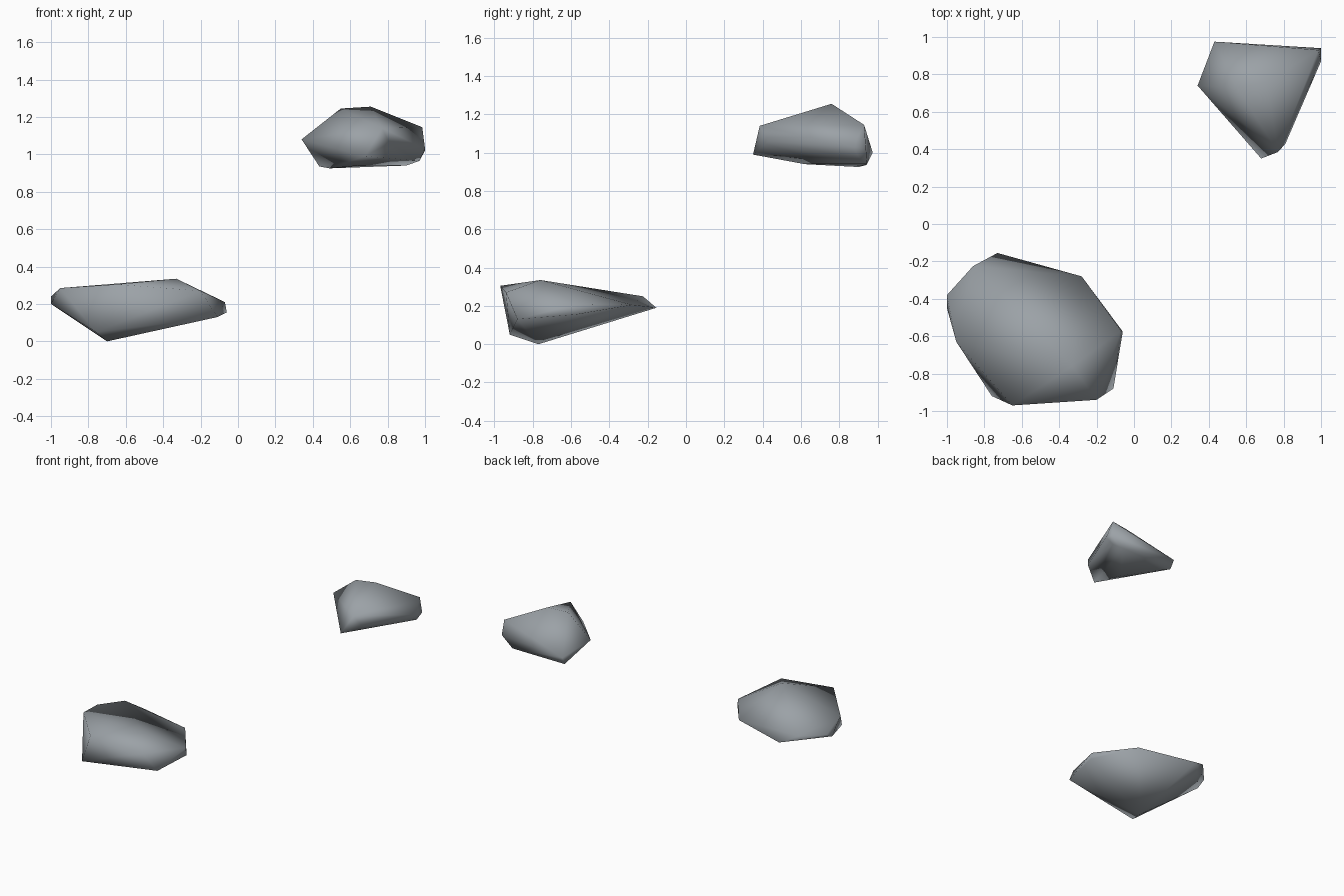
import bpy, bmesh

stone = bpy.data.materials.new("stone grey")
stone.diffuse_color = (0.33, 0.36, 0.385, 1)


def rock(name, corners):
    """Chipped stone: the convex hull around a few corner points."""
    bm = bmesh.new()
    for c in corners:
        bm.verts.new(c)
    hull = bmesh.ops.convex_hull(bm, input=bm.verts[:])
    loose = {g for g in hull["geom_interior"] + hull["geom_unused"]
             if isinstance(g, bmesh.types.BMVert)}
    bmesh.ops.delete(bm, geom=list(loose), context='VERTS')
    bmesh.ops.recalc_face_normals(bm, faces=bm.faces[:])
    for f in bm.faces:
        f.smooth = True
    mesh = bpy.data.meshes.new(name)
    bm.to_mesh(mesh)
    bm.free()
    mesh.materials.append(stone)
    obj = bpy.data.objects.new(name, mesh)
    bpy.context.collection.objects.link(obj)
    return obj


# Wide, flat rock low at the front left
rock("large_flat_rock", [
    (-0.33, -0.76, 0.335), (-0.95, -0.63, 0.285), (-0.65, -0.97, 0.305),
    (-0.20, -0.94, 0.27), (-0.07, -0.57, 0.21), (-0.06, -0.575, 0.155),
    (-0.11, -0.88, 0.13), (-0.28, -0.28, 0.205), (-0.73, -0.155, 0.19),
    (-0.86, -0.225, 0.25), (-1.0, -0.38, 0.24), (-1.0, -0.45, 0.20),
    (-0.76, -0.92, 0.05), (-0.70, -0.77, 0.0),
])

# Small, tapered rock high at the back right
rock("small_tapered_rock", [
    (0.34, 0.74, 1.08), (0.55, 0.73, 1.245), (0.71, 0.76, 1.255),
    (0.985, 0.93, 1.145), (1.0, 0.94, 1.02), (1.0, 0.87, 1.03),
    (0.97, 0.91, 0.965), (0.90, 0.945, 0.94), (0.43, 0.975, 1.0),
    (0.435, 0.94, 0.935), (0.49, 0.90, 0.925), (0.65, 0.62, 0.94),
    (0.68, 0.35, 0.99), (0.77, 0.385, 1.14), (0.81, 0.43, 1.06),
])
